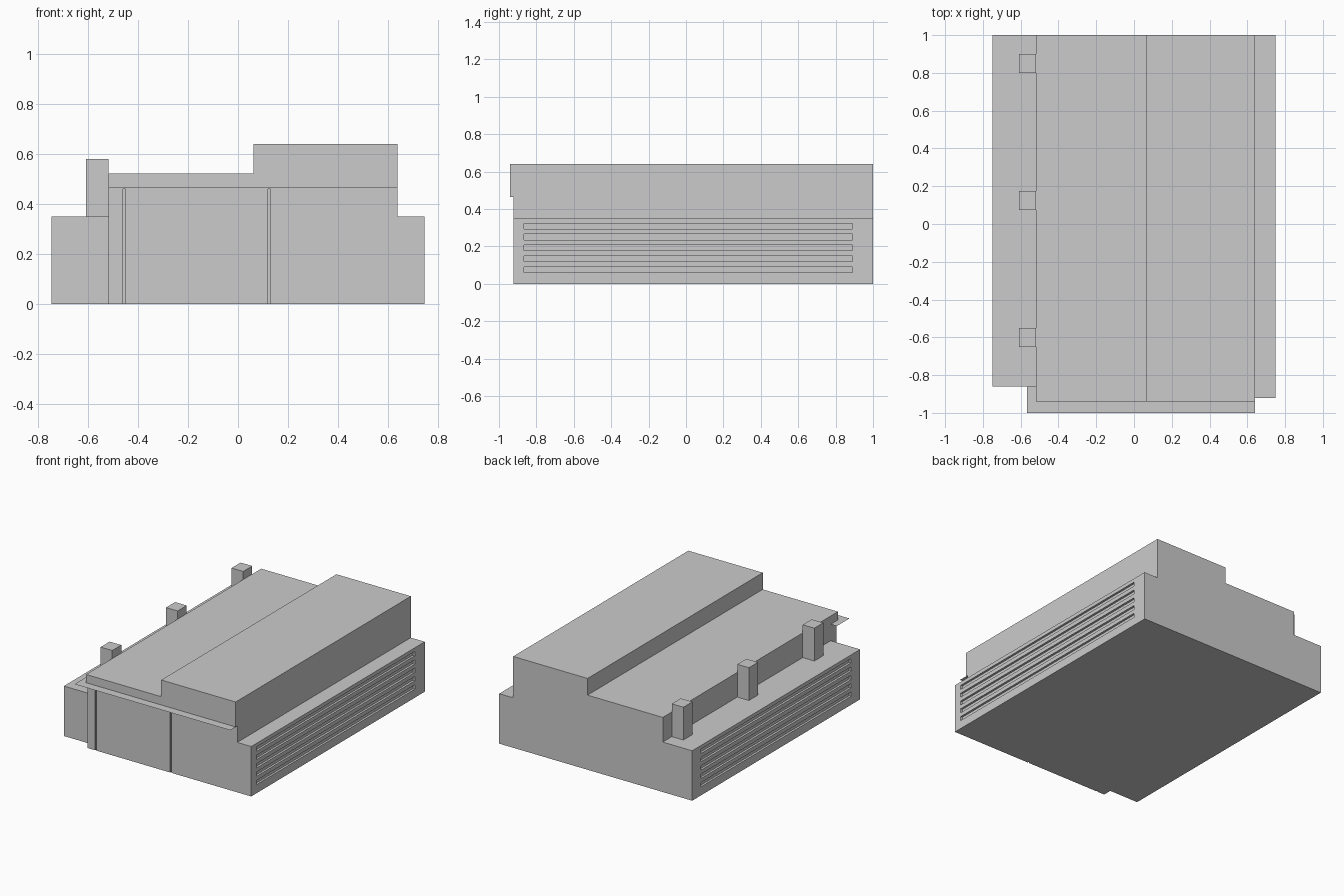
import bpy, bmesh

if "Cube" in bpy.data.objects:
    bpy.data.objects.remove(bpy.data.objects["Cube"])


def add_object(name, bm):
    bmesh.ops.recalc_face_normals(bm, faces=bm.faces)
    mesh = bpy.data.meshes.new(name)
    bm.to_mesh(mesh)
    bm.free()
    obj = bpy.data.objects.new(name, mesh)
    bpy.context.collection.objects.link(obj)
    return obj


def add_box(bm, x, y, z):
    verts = bmesh.ops.create_cube(bm, size=1)["verts"]
    for v in verts:
        v.co = [lo + (c + 0.5) * (hi - lo) for c, (lo, hi) in zip(v.co, (x, y, z))]


def boxes(name, *specs):
    bm = bmesh.new()
    for s in specs:
        add_box(bm, *s)
    return add_object(name, bm)


def sheet_prism(name, points, axis, depth):
    """Outline in the plane across axis; extruded by depth, or a sheet if depth is 0."""
    bm = bmesh.new()
    face = bm.faces.new([bm.verts.new(p) for p in points])
    if depth:
        out = bmesh.ops.extrude_face_region(bm, geom=[face], use_keep_orig=True)
        for g in out["geom"]:
            if isinstance(g, bmesh.types.BMVert):
                g.co[axis] += depth
    return add_object(name, bm)


def cut(obj, cutter):
    mod = obj.modifiers.new("cut", "BOOLEAN")
    mod.operation = "DIFFERENCE"
    mod.solver = "EXACT"
    mod.object = cutter
    bpy.context.view_layer.objects.active = obj
    bpy.ops.object.modifier_apply(modifier=mod.name)
    bpy.data.objects.remove(cutter)


HALL_L, HALL_R, EDGE = -0.52, 0.64, 0.748
BACK, FRONT, ROOF_FRONT = 1.0, -0.922, -0.94
WING_H, EAVE = 0.35, 0.465

# side wings with recessed louvre slots in the outer walls
for name, inner, outer, front, slot_y in (
        ("left_wing", HALL_L, -EDGE, -0.86, (-0.76, 0.90)),
        ("right_wing", HALL_R, EDGE, FRONT, (-0.865, 0.89))):
    wing = boxes(name, (sorted((inner, outer)), (front, BACK), (0, WING_H)))
    side = 1 if outer > 0 else -1
    slot_x = sorted((outer - side * 0.015, outer + side * 0.05))
    slots = [(slot_x, slot_y, (0.06 + i * 0.0585, 0.09 + i * 0.0585)) for i in range(5)]
    cut(wing, boxes("slot_cutter", *slots))

# main hall, with two door seams in the front wall
hall = boxes("hall_walls", ((HALL_L, HALL_R), (FRONT, BACK), (0, EAVE)))
seams = [((x - 0.005, x + 0.005), (FRONT - 0.05, FRONT + 0.008), (-0.05, EAVE - 0.005))
         for x in (-0.457, 0.125)]
cut(hall, boxes("seam_cutter", *seams))

# stepped roof volume, slightly overhanging the front
profile = [(HALL_L, EAVE), (HALL_R, EAVE), (HALL_R, 0.64), (0.063, 0.64),
           (0.063, 0.523), (HALL_L, 0.523)]
sheet_prism("stepped_roof", [(x, ROOF_FRONT, z) for x, z in profile], 1, BACK - ROOF_FRONT)

# thin canopy wrapping the front left corner
outline = [(-0.567, -1), (HALL_R, -1), (HALL_R, ROOF_FRONT), (HALL_L, ROOF_FRONT),
           (HALL_L, -0.86), (-0.567, -0.86)]
sheet_prism("canopy", [(x, y, EAVE) for x, y in outline], 2, 0)

# row of vent stacks on the left wing
for i, y in enumerate((-0.60, 0.125, 0.85)):
    boxes(f"vent_stack_{i + 1}", ((-0.61, HALL_L), (y - 0.05, y + 0.05), (WING_H, 0.58)))
